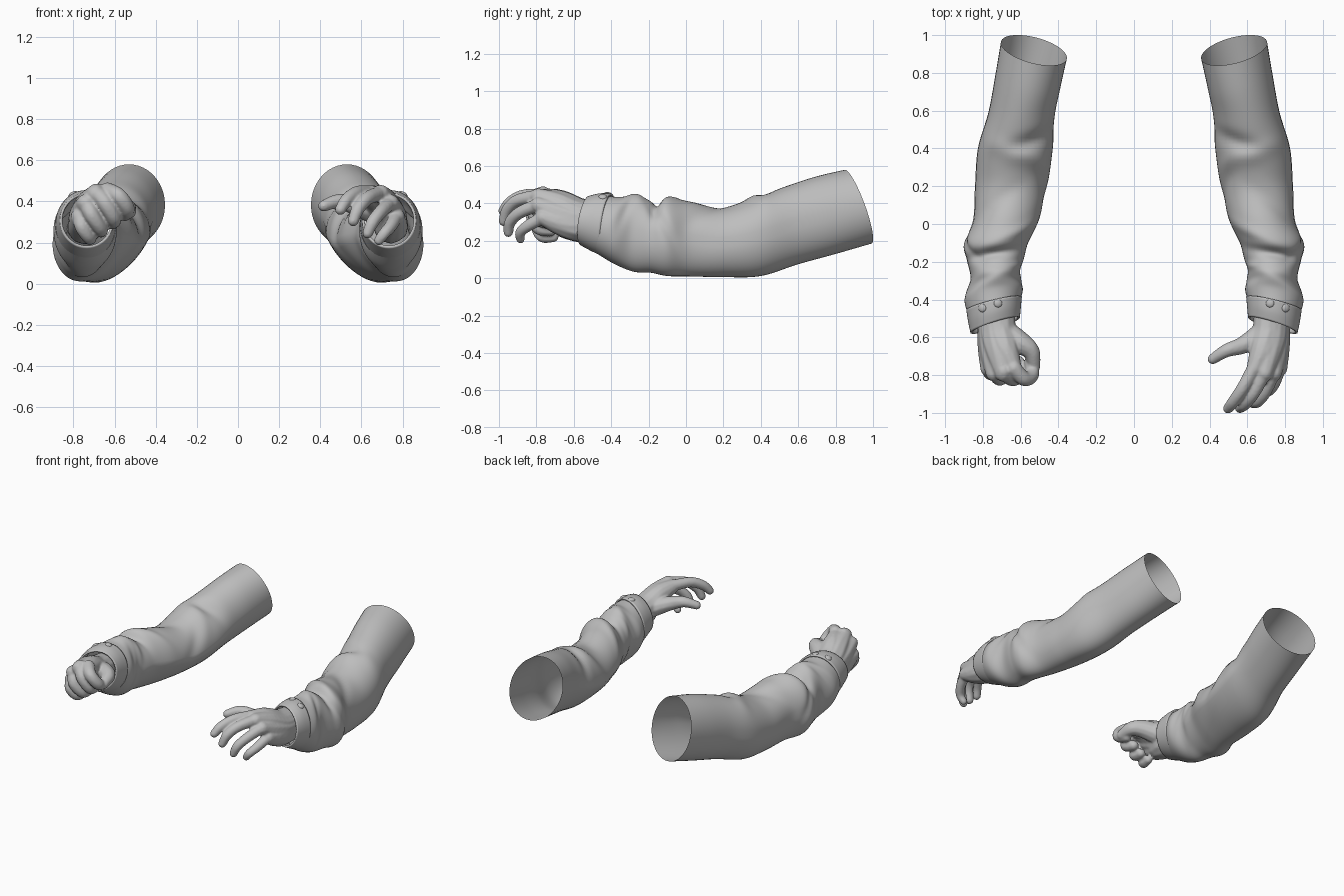
import bpy, bmesh, math
from mathutils import Vector


def material(name, value):
    m = bpy.data.materials.new(name)
    m.diffuse_color = (value, value, value, 1)
    return m


CLOTH = material("grey", 0.52)


def finish(bm, name, mat, angle=50):
    bmesh.ops.recalc_face_normals(bm, faces=bm.faces)
    me = bpy.data.meshes.new(name)
    bm.to_mesh(me)
    bm.free()
    me.materials.append(mat)
    ob = bpy.data.objects.new(name, me)
    bpy.context.collection.objects.link(ob)
    bpy.ops.object.select_all(action='DESELECT')
    ob.select_set(True)
    bpy.context.view_layer.objects.active = ob
    bpy.ops.object.shade_smooth_by_angle(angle=math.radians(angle))
    return ob


def spline(rows, t):
    """Catmull-Rom value at t (0..1) along a list of equal-length rows."""
    n = len(rows) - 1
    i = min(int(t * n), n - 1)
    f = t * n - i
    p = [rows[max(0, min(n, i + k))] for k in (-1, 0, 1, 2)]
    return [0.5 * (2 * b + (c - a) * f + (2 * a - 5 * b + 4 * c - d) * f * f
                   + (3 * b - a - 3 * c + d) * f ** 3) for a, b, c, d in zip(*p)]


# Sleeve sections: y, inner x, outer x, bottom z, top z, y tilt by height, y tilt by width, bottom shift
SLEEVE = [
    (0.92, .355, .705, .185, .58, -.07, .04, 0),
    (0.75, .39, .735, .13, .545, -.05, .03, .015),
    (0.58, .42, .77, .075, .50, -.02, .01, .03),
    (0.40, .43, .825, .012, .445, 0, 0, .055),
    (0.20, .46, .84, .006, .38, 0, 0, .06),
    (0.02, .505, .85, .01, .41, 0, 0, .055),
    (-.10, .56, .90, .012, .43, 0, 0, .04),
    (-.19, .585, .885, .03, .41, 0, 0, .03),
    (-.27, .605, .865, .035, .455, .01, -.02, .015),
    (-.36, .585, .90, .075, .435, .02, -.03, 0),
    (-.45, .605, .875, .13, .44, .02, -.04, 0),
]
CUFF = [
    (-.42, .60, .882, .122, .448, .02, -.035, 0),
    (-.48, .605, .872, .15, .448, .02, -.038, 0),
    (-.535, .61, .860, .18, .435, .02, -.04, 0),
]
# Cloth folds: y, angle (90 = top, 180 = inner), height, y width, angle width, slant
FOLDS = [
    (.44, 115, -.022, .05, 40, .05), (.36, 100, .018, .05, 45, -.05),
    (.22, 150, -.010, .05, 40, -.12), (.10, 60, -.012, .05, 40, .10),
    (-.04, 120, .012, .04, 40, .06), (-.155, 85, -.034, .027, 50, .02),
    (-.12, 20, -.015, .03, 35, -.08), (-.22, 130, .012, .03, 45, -.03),
    (-.31, 40, -.015, .03, 45, .04), (-.33, 160, -.012, .03, 40, -.03),
]


def section_point(row, a, side, folded):
    y, x0, x1, z0, z1, tz, tx, shift = row
    c, s = math.cos(a), math.sin(a)
    low = max(0, -s)
    r = 1.0
    if folded:
        for fy, fa, h, wy, wa, slant in FOLDS:
            d = (math.degrees(a) - fa + 180) % 360 - 180
            dy = y - fy - slant * d / 45
            r += h / .19 * math.exp(-(dy / wy) ** 2 - (d / wa) ** 2)
    # the underside is pinched and pushed outward towards the elbow
    x = (x0 + x1) / 2 + (x1 - x0) / 2 * c * r * (1 - 3 * shift * low) + shift * low
    z = (z0 + z1) / 2 + (z1 - z0) / 2 * s * r
    return Vector((side * x, y + tz * s + tx * c, max(z, 0)))


def loft(name, rows, side, steps, folded, n=48):
    bm = bmesh.new()
    rings = []
    for k in range(steps + 1):
        row = spline(rows, k / steps)
        rings.append([bm.verts.new(section_point(row, 2 * math.pi * i / n, side, folded))
                      for i in range(n)])
    for a, b in zip(rings, rings[1:]):
        for i in range(n):
            j = (i + 1) % n
            bm.faces.new((a[i], a[j], b[j], b[i]))
    return finish(bm, name, CLOTH)


def beads(bm, path, fat):
    """Overlapping balls along a path of (x, y, z, radius)."""
    steps = 12 * (len(path) - 1)
    for k in range(steps + 1):
        x, y, z, r = spline(path, k / steps)
        ret = bmesh.ops.create_icosphere(bm, subdivisions=2, radius=r * fat)
        bmesh.ops.translate(bm, verts=ret['verts'], vec=(x, y, z))


# Back of the hand: one chain from wrist to each knuckle (index to little finger)
PALM = [
    [(.715, -.42, .325, .078), (.708, -.57, .345, .082), (.680, -.67, .402, .068), (.640, -.765, .435, .044)],
    [(.728, -.42, .315, .078), (.728, -.57, .332, .086), (.712, -.68, .388, .072), (.692, -.79, .437, .044)],
    [(.738, -.42, .300, .078), (.740, -.57, .305, .086), (.742, -.68, .343, .070), (.740, -.79, .392, .043)],
    [(.742, -.42, .280, .076), (.745, -.57, .280, .084), (.758, -.67, .295, .066), (.770, -.765, .325, .042)],
]
OPEN_FINGERS = [
    [(.635, -.765, .440, .038), (.575, -.870, .440, .034), (.527, -.940, .405, .032), (.498, -.977, .360, .027)],
    [(.690, -.790, .438, .038), (.630, -.900, .415, .034), (.585, -.955, .365, .032), (.560, -.975, .305, .027)],
    [(.738, -.790, .392, .037), (.695, -.890, .350, .033), (.655, -.940, .300, .031), (.630, -.950, .245, .026)],
    [(.768, -.765, .325, .036), (.743, -.845, .280, .031), (.712, -.885, .245, .028), (.685, -.885, .210, .024)],
    [(.680, -.580, .340, .062), (.580, -.640, .375, .047), (.490, -.670, .400, .036), (.417, -.715, .378, .028)],
]
FIST_FINGERS = [
    [(.635, -.765, .450, .041), (.580, -.820, .425, .038), (.540, -.795, .365, .037), (.550, -.730, .335, .031)],
    [(.690, -.780, .445, .041), (.645, -.820, .390, .038), (.605, -.795, .320, .037), (.610, -.730, .295, .031)],
    [(.738, -.780, .395, .040), (.712, -.818, .335, .037), (.670, -.788, .270, .035), (.665, -.725, .255, .030)],
    [(.768, -.765, .325, .038), (.758, -.793, .275, .034), (.725, -.768, .225, .032), (.715, -.710, .220, .027)],
    [(.680, -.580, .340, .066), (.600, -.630, .370, .056), (.545, -.675, .370, .044), (.528, -.750, .350, .032)],
]


def hand(name, side, fingers, fat):
    bm = bmesh.new()
    for path in PALM + fingers:
        beads(bm, [(side * x, y, z, r) for x, y, z, r in path], fat)
    ob = finish(bm, name, CLOTH, 180)
    re = ob.modifiers.new("blend", 'REMESH')
    re.mode, re.voxel_size, re.use_smooth_shade = 'VOXEL', .007, True
    sm = ob.modifiers.new("soften", 'SMOOTH')
    sm.factor, sm.iterations = .5, 5


def snap(name, side, x, y, r=.023):
    """Domed press stud seated on the top of the cuff."""
    cx, cz, rx, rz = .742, .295, .139, .156
    c = (x - cx) / rx
    s = math.sqrt(1 - c * c)
    normal = Vector((side * c / rx, 0, s / rz)).normalized()
    bm = bmesh.new()
    bmesh.ops.create_uvsphere(bm, u_segments=16, v_segments=8, radius=r)
    rot = Vector((0, 0, 1)).rotation_difference(normal)
    for v in bm.verts:
        v.co = rot @ Vector((v.co.x, v.co.y, v.co.z * .5)) + Vector((side * x, y, cz + rz * s))
    finish(bm, name, CLOTH)


for label, side, fingers, fat in (("right", 1, OPEN_FINGERS, 1.02), ("left", -1, FIST_FINGERS, 1.06)):
    loft(label + "_sleeve", SLEEVE, side, 90, True)
    cuff = loft(label + "_cuff", CUFF, side, 8, False)
    so = cuff.modifiers.new("hem", 'SOLIDIFY')
    so.thickness, so.offset = .012, 0
    hand(label + "_hand", side, fingers, fat)
    snap(label + "_snap_inner", side, .72, -.42)
    snap(label + "_snap_outer", side, .803, -.445)
